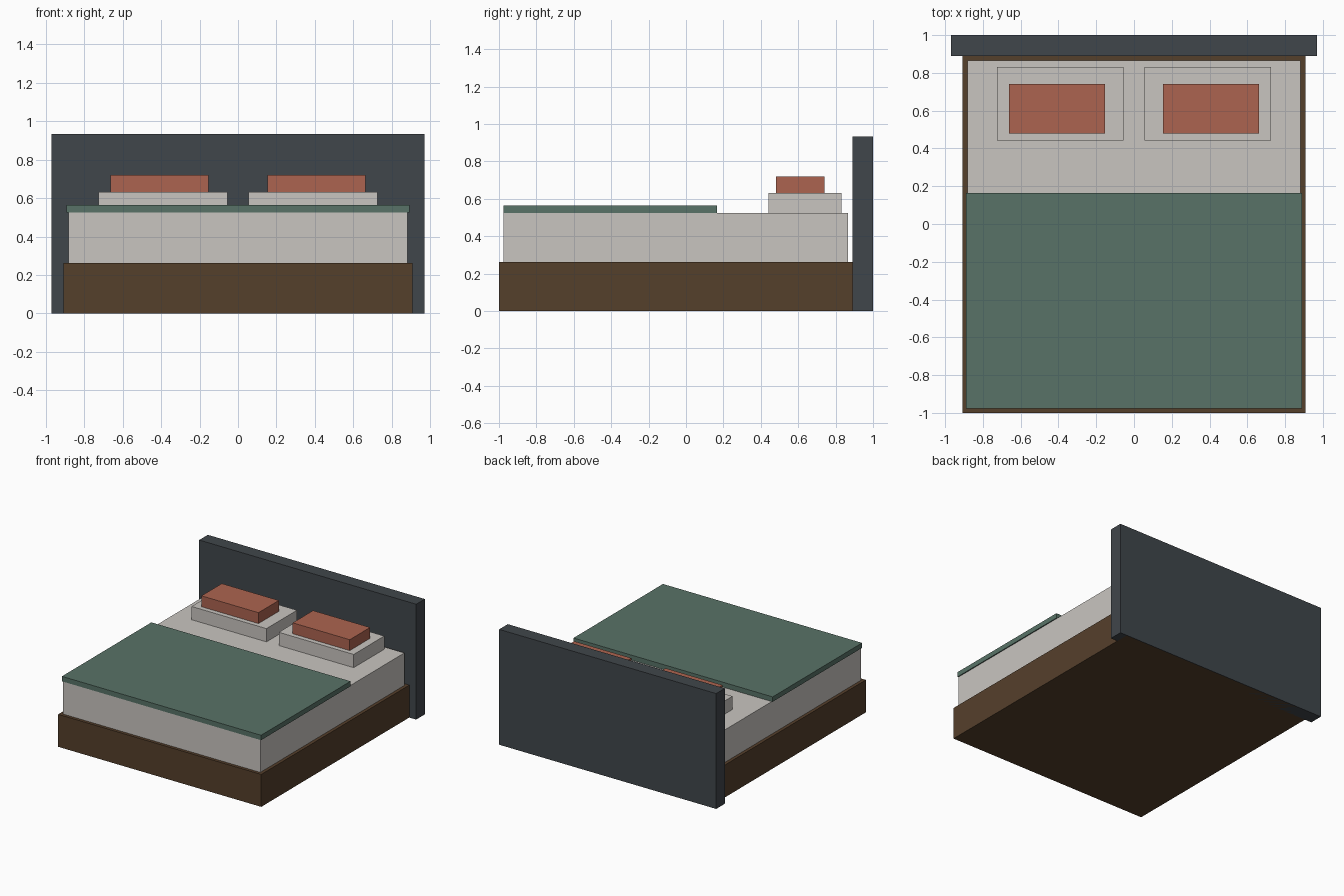
import bpy

cube = bpy.data.objects.get("Cube")
if cube:
    bpy.data.objects.remove(cube, do_unlink=True)


def material(name, r, g, b):
    mat = bpy.data.materials.new(name)
    mat.use_nodes = True
    mat.diffuse_color = (r, g, b, 1)
    mat.node_tree.nodes["Principled BSDF"].inputs["Base Color"].default_value = (r, g, b, 1)
    return mat


def box(name, mat, x, y, z):
    """Box spanning the given (low, high) range on each axis."""
    spans = (x, y, z)
    bpy.ops.mesh.primitive_cube_add(size=1, location=[(a + b) / 2 for a, b in spans])
    obj = bpy.context.object
    obj.name = obj.data.name = name
    obj.scale = [b - a for a, b in spans]
    bpy.ops.object.transform_apply(location=False, rotation=False, scale=True)
    obj.data.materials.append(mat)
    return obj


wood = material("brown wood", 0.091, 0.050, 0.024)
slate = material("slate grey", 0.051, 0.061, 0.070)
linen = material("off-white linen", 0.584, 0.558, 0.527)
green = material("muted green", 0.098, 0.171, 0.136)
terracotta = material("terracotta", 0.413, 0.127, 0.080)

# Base and headboard; the base ends just inside the headboard
box("bed_base", wood, (-0.908, 0.908), (-1, 0.995), (0, 0.262))
box("headboard", slate, (-0.97, 0.97), (0.89, 1), (0, 0.932))

# Bedding
box("mattress", linen, (-0.882, 0.882), (-0.975, 0.865), (0.262, 0.525))
box("blanket", green, (-0.89, 0.89), (-0.977, 0.165), (0.525, 0.565))

# A pillow with a cushion on top, on each side
for side, sign in (("left", 1), ("right", -1)):
    def span(inner, outer):
        return sorted((sign * inner, sign * outer))

    box(side + "_pillow", linen, span(0.055, 0.725), (0.442, 0.832), (0.525, 0.632))
    box(side + "_cushion", terracotta, span(0.153, 0.663), (0.48, 0.74), (0.632, 0.72))
